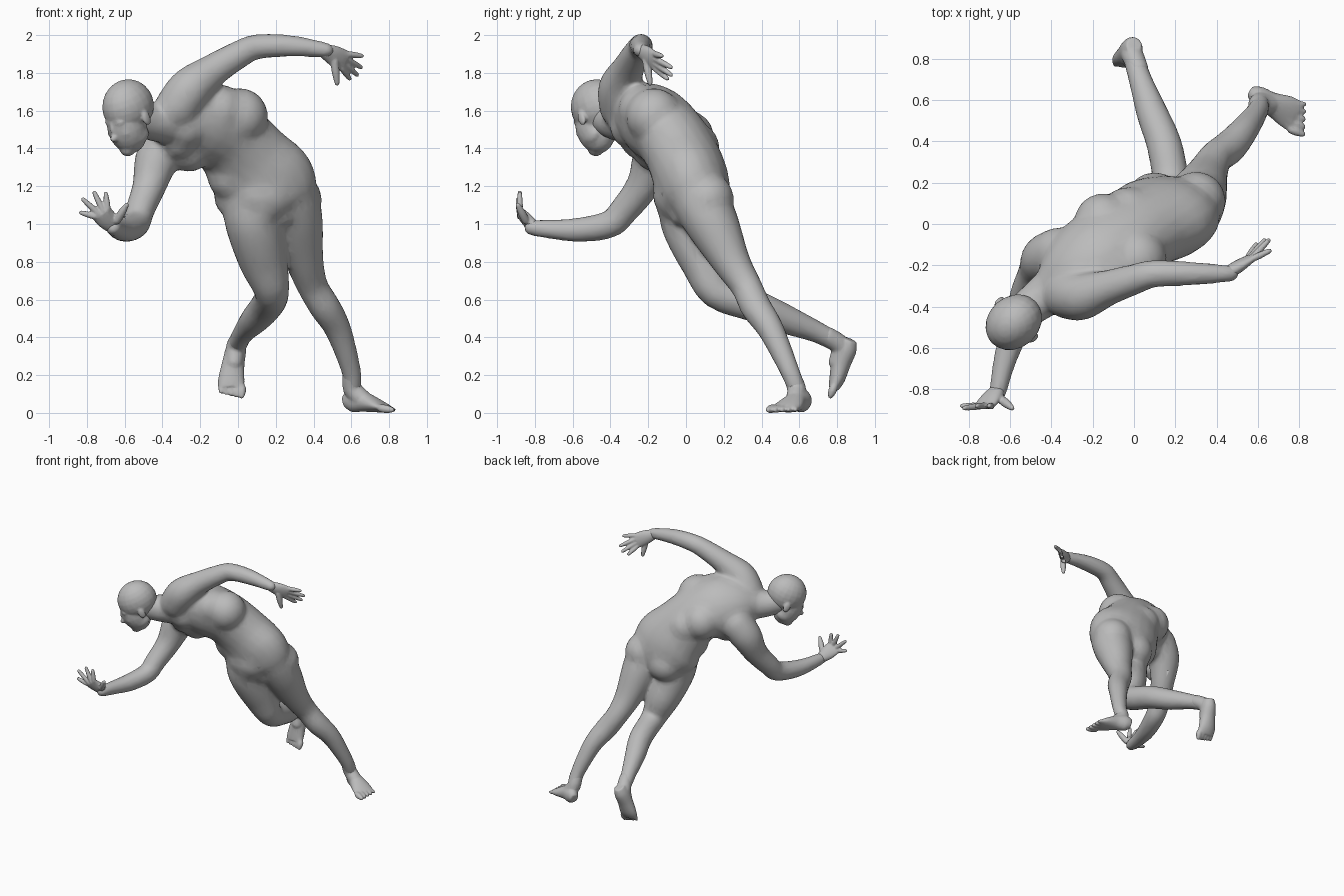
import bpy
import bmesh
from math import cos, sin, pi, radians
from mathutils import Vector, Matrix

default_cube = bpy.data.objects.get("Cube")
if default_cube:
    bpy.data.objects.remove(default_cube, do_unlink=True)

# One plain grey clay for the whole figure
grey = bpy.data.materials.new("grey_clay")
grey.use_nodes = True
grey.diffuse_color = (0.5, 0.5, 0.5, 1)
grey.node_tree.nodes["Principled BSDF"].inputs["Base Color"].default_value = grey.diffuse_color

X_AXIS, Z_AXIS = Vector((1, 0, 0)), Vector((0, 0, 1))
SIDES = 20
STEPS = 4


def spline(before, start, end, after, t):
    """Catmull-Rom blend of four equally long value lists."""
    return [b + 0.5 * t * (c - a + t * (2 * a - 5 * b + 4 * c - d + t * (3 * (b - c) + d - a)))
            for a, b, c, d in zip(before, start, end, after)]


def ball(bm, centre, radii, frame=None):
    """Ellipsoid, optionally turned into a local frame."""
    turn = frame.to_4x4() if frame else Matrix.Identity(4)
    matrix = Matrix.Translation(centre) @ turn @ Matrix.Diagonal((*radii, 1))
    bmesh.ops.create_uvsphere(bm, u_segments=SIDES, v_segments=12, radius=1, matrix=matrix)


def loft(bm, rings):
    """Closed skin through rings given as (centre, across, half width, half depth)."""
    keys = [[*centre, *across, width, depth] for centre, across, width, depth in rings]
    last = len(keys) - 1
    fine = []
    for i in range(last):
        for step in range(STEPS):
            fine.append(spline(keys[max(i - 1, 0)], keys[i], keys[i + 1],
                               keys[min(i + 2, last)], step / STEPS))
    fine.append(keys[last])
    centres = [Vector(values[:3]) for values in fine]
    loops = []
    for i, values in enumerate(fine):
        tangent = (centres[min(i + 1, len(fine) - 1)] - centres[max(i - 1, 0)]).normalized()
        across = Vector(values[3:6])
        across = (across - tangent * across.dot(tangent)).normalized()
        through = tangent.cross(across)
        width, depth = values[6:]
        loops.append([bm.verts.new(centres[i] + across * width * cos(2 * pi * k / SIDES)
                                   + through * depth * sin(2 * pi * k / SIDES))
                      for k in range(SIDES)])
    faces = [bm.faces.new((low[k], low[k - 1], high[k - 1], high[k]))
             for low, high in zip(loops, loops[1:]) for k in range(SIDES)]
    faces += [bm.faces.new(loops[0]), bm.faces.new(loops[-1])]
    bmesh.ops.recalc_face_normals(bm, faces=faces)


def limb(bm, points, across):
    """Round tube with ball ends through (x, y, z, radius) points."""
    loft(bm, [(point[:3], across, point[3], point[3]) for point in points])
    for end in (points[0], points[-1]):
        ball(bm, end[:3], [end[3]] * 3)


def digit(bm, base, tip, thick, thin):
    limb(bm, [(*base, thick), (*base.lerp(tip, 0.5), thick), (*tip, thin)], Vector((0.3, 0.5, 0.2)))


def finish(name, bm, voxel, smoothing, keep):
    """Fuse the overlapping pieces into one soft, lightly faceted skin."""
    mesh = bpy.data.meshes.new(name)
    bm.to_mesh(mesh)
    bm.free()
    mesh.materials.append(grey)
    part = bpy.data.objects.new(name, mesh)
    bpy.context.scene.collection.objects.link(part)
    fuse = part.modifiers.new("fuse", 'REMESH')
    fuse.mode = 'VOXEL'
    fuse.voxel_size = voxel
    fuse.use_smooth_shade = True
    soften = part.modifiers.new("soften", 'SMOOTH')
    soften.factor = 0.5
    soften.iterations = smoothing
    reduce = part.modifiers.new("reduce", 'DECIMATE')
    reduce.ratio = keep


# Torso: twisting from the square hips to the rolled shoulders
body = bmesh.new()
hips, waist = X_AXIS, Vector((0.9, -0.2, 0.3))
ribs, shoulders = Vector((0.7, -0.4, 0.5)), Vector((0.4, -0.6, 0.7))
loft(body, [
    ((.18, .04, 1.02), hips, .15, .13),
    ((.17, .05, 1.1), hips, .25, .18),
    ((.13, .03, 1.22), hips, .28, .2),
    ((.05, -.01, 1.34), waist, .24, .195),
    ((-.05, -.08, 1.46), ribs, .22, .19),
    ((-.18, -.16, 1.53), shoulders, .235, .195),
    ((-.29, -.23, 1.55), shoulders, .2, .165),
    ((-.39, -.31, 1.54), shoulders, .115, .115),
])

# Muscle masses: buttocks, groin, flank, shoulder blades and chest
for centre, radius in [((.3, .11, 1.13), .145), ((.1, .11, 1.09), .142), ((.12, -.05, 1.07), .1),
                       ((.24, -.03, 1.045), .055), ((-.02, -.02, 1.26), .145),
                       ((-.06, -.03, 1.36), .145), ((-.03, .04, 1.4), .14), ((-.15, .01, 1.46), .14),
                       ((.01, -.17, 1.57), .15), ((-.1, -.22, 1.6), .14), ((-.26, -.16, 1.4), .125),
                       ((-.31, -.24, 1.45), .11), ((-.28, -.28, 1.52), .125)]:
    ball(body, centre, [radius] * 3)
ball(body, (.13, -.03, 1.16), (.19, .147, .16))  # belly

# Neck
limb(body, [(-.34, -.28, 1.54, .125), (-.45, -.36, 1.54, .102), (-.54, -.43, 1.56, .09)], Z_AXIS)

# Left arm swung back and up, right arm reaching forward
limb(body, [(-.32, -.34, 1.62, .12), (-.25, -.35, 1.72, .115), (-.13, -.31, 1.815, .088),
            (.01, -.265, 1.9, .074), (.1, -.24, 1.938, .067), (.28, -.24, 1.943, .058),
            (.47, -.24, 1.92, .041)], Z_AXIS)
limb(body, [(-.36, -.14, 1.44, .125), (-.43, -.17, 1.34, .118), (-.47, -.23, 1.2, .09),
            (-.52, -.33, 1.07, .078), (-.54, -.4, 1, .074), (-.59, -.55, .97, .067),
            (-.63, -.68, .97, .055), (-.66, -.82, .98, .043)], X_AXIS)

# Left leg driving, right leg bent behind
limb(body, [(.28, .07, 1.13, .15), (.31, .14, 1, .142), (.353, .24, .8, .102), (.395, .32, .67, .083),
            (.46, .37, .56, .083), (.53, .45, .44, .071), (.6, .55, .22, .053),
            (.605, .59, .12, .05)], X_AXIS)
limb(body, [(.07, .01, 1.12, .155), (.085, .02, 1, .152), (.135, .1, .8, .13), (.18, .165, .64, .093),
            (.15, .37, .565, .087), (.09, .53, .495, .078), (.03, .7, .425, .058),
            (-.01, .83, .355, .052)], X_AXIS)
finish("body", body, 0.012, 22, 0.14)

# Head, built in a frame turned and tipped downwards
facing = Vector((-0.73, -0.68, 0)).normalized()
sideways = facing.cross(Z_AXIS)
forward = Matrix.Rotation(radians(-25), 3, sideways) @ facing
frame = Matrix((sideways, forward, sideways.cross(forward))).transposed()
origin = Vector((-.573, -.467, 1.573))
head = bmesh.new()


def feature(place, radii):
    ball(head, origin + frame @ Vector(place), radii, frame)


feature((0, -.01, .05), (.125, .148, .143))      # skull
feature((0, .045, -.05), (.1, .107, .14))        # face
feature((0, .085, -.15), (.045, .045, .042))     # chin
feature((0, .115, .015), (.07, .026, .025))      # brow
feature((0, .15, -.06), (.02, .028, .02))        # nose tip
feature((0, .137, -.03), (.014, .022, .05))      # nose bridge
feature((0, .117, -.11), (.036, .024, .02))      # lips
for side in (-1, 1):
    feature((side * .123, 0, -.015), (.013, .026, .042))     # ear
    feature((side * .045, .11, -.05), (.034, .024, .026))    # cheek
    feature((side * .065, .03, -.1), (.03, .06, .045))       # jaw corner
finish("head", head, 0.008, 4, 0.3)


def hand(name, wrist, index, little, tips, thumb_base, thumb_tip):
    """Flat palm with spread fingers and a thumb."""
    bm = bmesh.new()
    wrist, index, little = Vector(wrist), Vector(index), Vector(little)
    across, knuckles = index - little, (index + little) / 2
    loft(bm, [(wrist, across, .036, .032), (wrist.lerp(knuckles, 0.5), across, .054, .03),
              (knuckles, across, .057, .019)])
    for i, tip in enumerate(tips):
        digit(bm, index.lerp(little, i / 3), Vector(tip), .016, .012)
    digit(bm, Vector(thumb_base), Vector(thumb_tip), .021, .013)
    finish(name, bm, 0.006, 3, 0.35)


hand("left_hand", (.45, -.24, 1.92), (.55, -.165, 1.825), (.58, -.165, 1.9),
     [(.59, -.1, 1.77), (.63, -.08, 1.79), (.65, -.08, 1.83), (.655, -.13, 1.89)],
     (.51, -.21, 1.86), (.525, -.19, 1.745))
hand("right_hand", (-.655, -.8, .978), (-.69, -.88, 1.08), (-.76, -.88, 1.04),
     [(-.7, -.88, 1.16), (-.76, -.88, 1.165), (-.82, -.89, 1.13), (-.83, -.88, 1.06)],
     (-.64, -.85, 1.02), (-.59, -.89, 1.1))


def foot(name, ankle, rings, across, big_tip, little_tip):
    """Ankle, heel, instep and ball of the foot with five toes."""
    bm = bmesh.new()
    limb(bm, ankle, X_AXIS)
    across = Vector(across).normalized()
    loft(bm, [(centre, across, width, depth) for centre, width, depth in rings])
    centre, width, depth = rings[-1]
    big_tip, little_tip = Vector(big_tip), Vector(little_tip)
    for i in range(5):
        base = Vector(centre) + across * width * (0.4 * i - 0.8)
        digit(bm, base, big_tip.lerp(little_tip, i / 4), .022 - .002 * i, .015 - .001 * i)
    finish(name, bm, 0.007, 6, 0.3)


foot("left_foot", [(.6, .55, .22, .045), (.605, .585, .13, .05), (.65, .58, .08, .05)],
     [((.565, .64, .055), .03, .035), ((.6, .62, .064), .048, .06),
      ((.66, .585, .06), .055, .055), ((.73, .55, .04), .075, .038),
      ((.78, .52, .024), .08, .022)],
     (.3, .95, 0), (.815, .435, .016), (.825, .58, .016))
foot("right_foot", [(.02, .75, .405, .05), (-.01, .82, .35, .053), (-.02, .8, .27, .045)],
     [((0, .865, .39), .038, .042), ((-.01, .845, .34), .054, .06),
      ((-.025, .82, .26), .06, .052), ((-.035, .8, .18), .07, .042),
      ((-.035, .78, .13), .07, .028)],
     (-1, 0, 0), (.02, .765, .09), (-.09, .77, .11))
